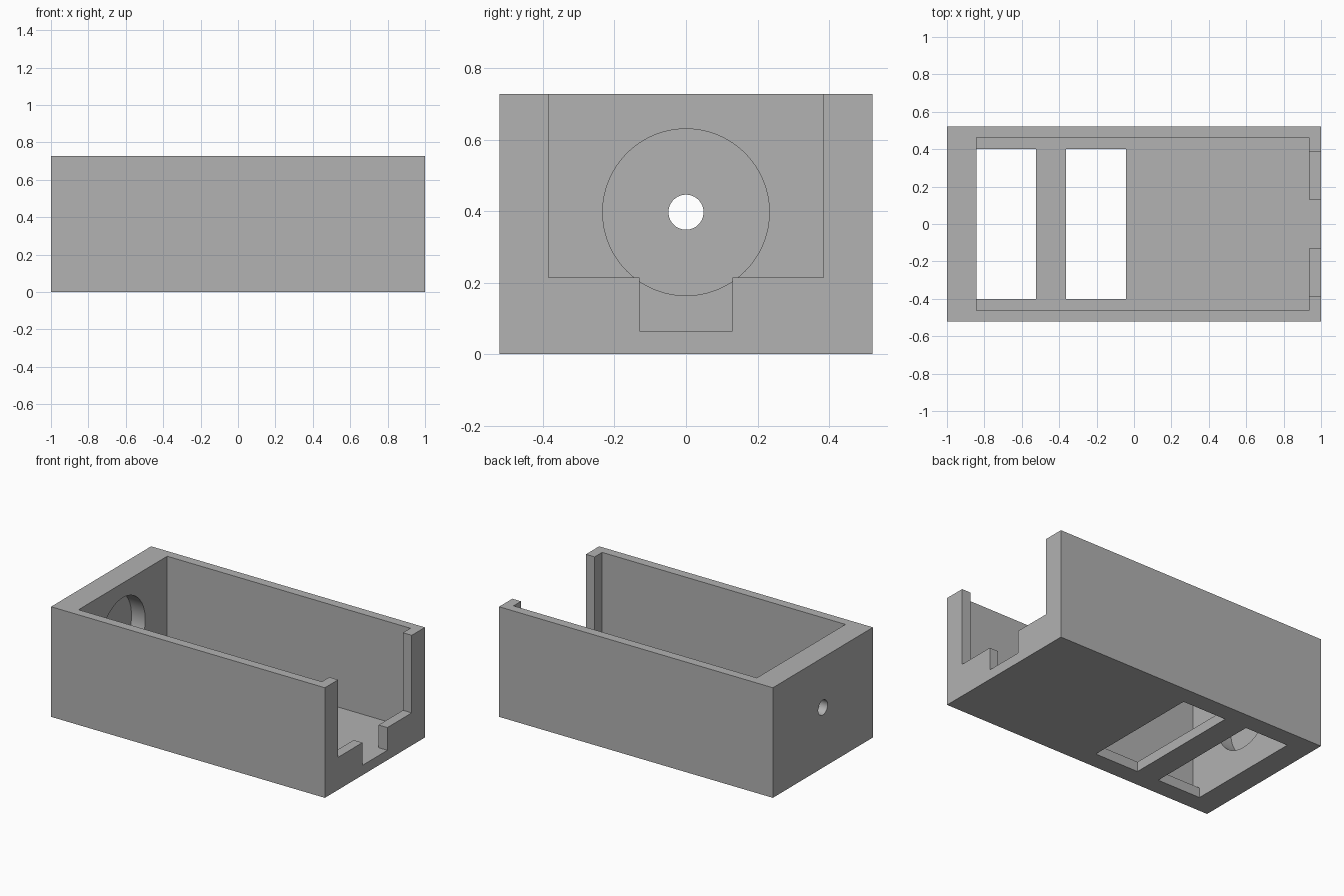
import bpy, bmesh
from mathutils import Matrix

default = bpy.data.objects.get("Cube")
if default:
    bpy.data.objects.remove(default, do_unlink=True)

grey = bpy.data.materials.new("plain_grey")
grey.use_nodes = True
colour = (0.445, 0.445, 0.445, 1)
grey.diffuse_color = colour
grey.node_tree.nodes["Principled BSDF"].inputs["Base Color"].default_value = colour

# Main dimensions
HALF_Y, HEIGHT, FLOOR = 0.522, 0.727, 0.065
IN_LEFT, IN_RIGHT, IN_Y = -0.841, 0.936, 0.462
BORE_Z = 0.397
ABOVE, BELOW, OUT = 1.0, -0.2, 1.2


def finish(name, bm):
    bmesh.ops.recalc_face_normals(bm, faces=bm.faces)
    mesh = bpy.data.meshes.new(name)
    bm.to_mesh(mesh)
    bm.free()
    mesh.materials.append(grey)
    obj = bpy.data.objects.new(name, mesh)
    bpy.context.scene.collection.objects.link(obj)
    return obj


def box(name, xs, half_y, zs):
    """Box centred on y = 0, between two x and two z limits."""
    bm = bmesh.new()
    bmesh.ops.create_cube(bm, size=2)
    for v in bm.verts:
        v.co = (xs[v.co.x > 0], v.co.y * half_y, zs[v.co.z > 0])
    return finish(name, bm)


def bore(name, radius, x0, x1):
    """Cylinder along x at the bore height."""
    bm = bmesh.new()
    place = Matrix.Translation(((x0 + x1) / 2, 0, BORE_Z)) @ Matrix.Rotation(1.5707963, 4, 'Y')
    bmesh.ops.create_cone(bm, cap_ends=True, segments=96, radius1=radius,
                          radius2=radius, depth=x1 - x0, matrix=place)
    return finish(name, bm)


case = box("open_case", (-1, 1), HALF_Y, (0, HEIGHT))

cutters = [
    # Inner cavity
    box("cavity_cutter", (IN_LEFT, IN_RIGHT), IN_Y, (FLOOR, ABOVE)),
    # Stepped opening in the thin end wall
    box("end_opening_cutter", (0.8, OUT), 0.384, (0.215, ABOVE)),
    box("end_notch_cutter", (0.8, OUT), 0.13, (FLOOR, ABOVE)),
    # Two windows through the floor
    box("outer_window_cutter", (IN_LEFT, -0.524), 0.402, (BELOW, 0.3)),
    box("inner_window_cutter", (-0.364, -0.044), 0.402, (BELOW, 0.3)),
    # Round recess and through hole in the thick end wall
    bore("recess_cutter", 0.233, IN_LEFT - 0.1, -0.6),
    bore("hole_cutter", 0.049, -OUT, -0.6),
]

bpy.context.view_layer.objects.active = case
for cutter in cutters:
    cutter.hide_render = True
    mod = case.modifiers.new(cutter.name, 'BOOLEAN')
    mod.operation = 'DIFFERENCE'
    mod.solver = 'EXACT'
    mod.object = cutter
    bpy.ops.object.modifier_apply(modifier=mod.name)
    bpy.data.objects.remove(cutter, do_unlink=True)

# Smooth bores, crisp edges elsewhere
bpy.ops.object.select_all(action='DESELECT')
case.select_set(True)
bpy.ops.object.shade_smooth_by_angle(angle=0.5)
